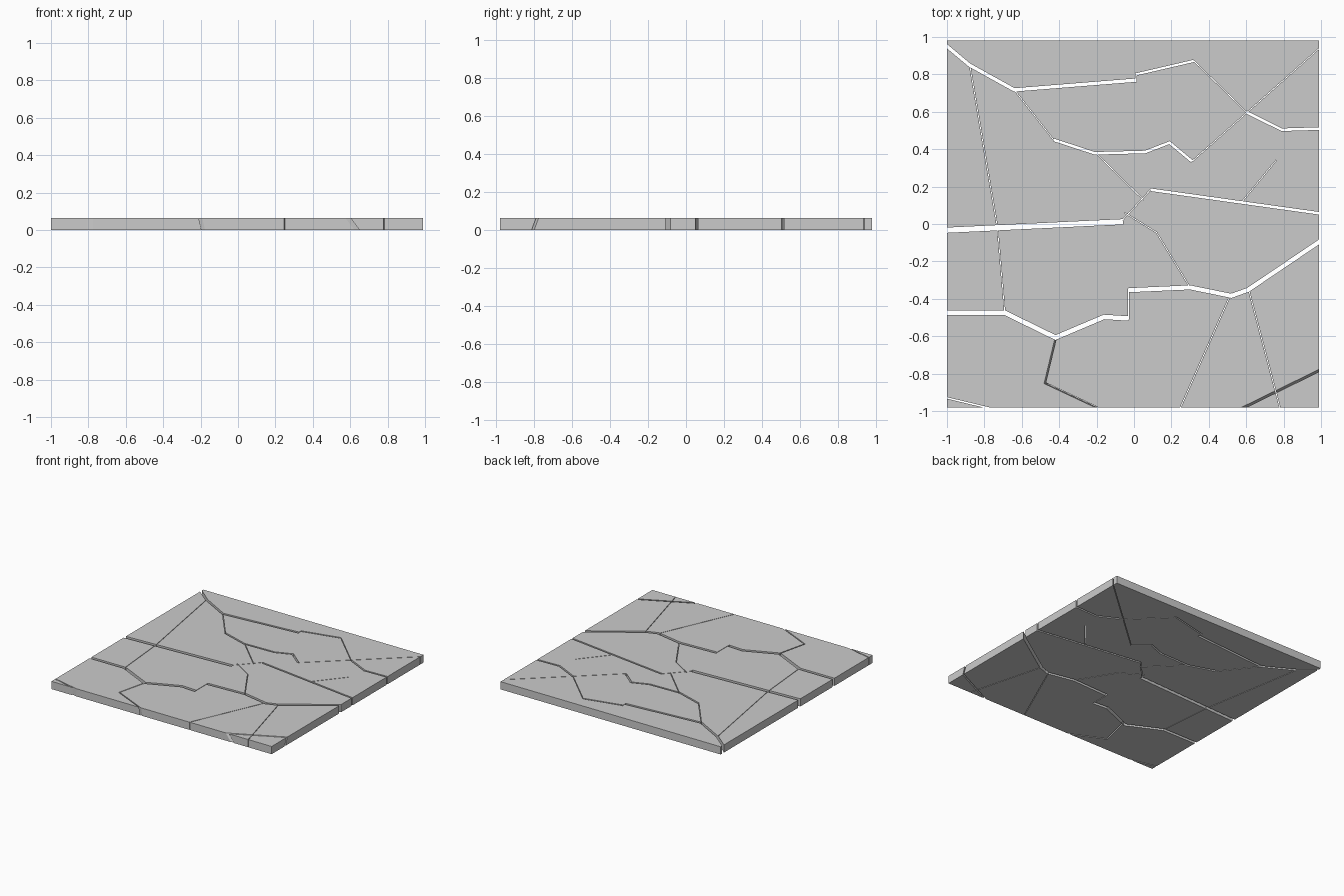
import bpy, bmesh
from mathutils import Vector

if "Cube" in bpy.data.objects:
    bpy.data.objects.remove(bpy.data.objects["Cube"])

H = 0.063       # slab thickness
HAIR = 0.0022   # hairline half width


def prism(name, bottom, top, z0, z1):
    """Closed prism between two matching outlines."""
    bm = bmesh.new()
    lo = [bm.verts.new((p[0], p[1], z0)) for p in bottom]
    hi = [bm.verts.new((p[0], p[1], z1)) for p in top]
    bm.faces.new(lo[::-1])
    bm.faces.new(hi)
    for i in range(len(lo)):
        bm.faces.new((lo[i - 1], lo[i], hi[i], hi[i - 1]))
    bmesh.ops.recalc_face_normals(bm, faces=bm.faces[:])
    me = bpy.data.meshes.new(name)
    bm.to_mesh(me)
    bm.free()
    ob = bpy.data.objects.new(name, me)
    bpy.context.collection.objects.link(ob)
    return ob


def strip(points, w):
    """Outline of a mitred band running along a polyline."""
    pts = [Vector(p) for p in points]
    left, right = [], []
    for i, p in enumerate(pts):
        a = (p - pts[i - 1]).normalized() if i else (pts[1] - p).normalized()
        b = (pts[i + 1] - p).normalized() if i < len(pts) - 1 else a
        t = (a + b).normalized()
        side = Vector((-t.y, t.x)) * w / max(0.4, t.dot(a))
        left.append(p + side)
        right.append(p - side)
    return right + left[::-1]


def cut(slab, points, w=HAIR, lean=(0, 0)):
    """Cut one crack through the slab; lean shifts its lower edge."""
    e = .01
    top = strip(points, w)
    low = [p + Vector(lean) for p in top]
    cutter = prism("crack_cutter", low, top, -e, H + e)
    cutter.hide_render = True
    mod = slab.modifiers.new("crack", 'BOOLEAN')
    mod.operation = 'DIFFERENCE'
    mod.solver = 'EXACT'
    mod.object = cutter
    dg = bpy.context.evaluated_depsgraph_get()
    me = bpy.data.meshes.new_from_object(slab.evaluated_get(dg))
    slab.modifiers.clear()
    slab.data = me
    bpy.data.objects.remove(cutter)


# slab
x0, x1, y = -1, .99, .98
outline = [(x0, -y), (x1, -y), (x1, y), (x0, y)]
slab = prism("slab_shard", outline, outline, 0, H)

# open cracks
cut(slab, [(-1.02, .967), (-.88, .85), (-.64, .717), (.01, .769)], .009)
cut(slab, [(.01, .8), (.32, .872)], .006)
cut(slab, [(.6, .598), (.79, .504), (1.02, .511)], .007)
cut(slab, [(.31, .335), (.19, .435), (.06, .385), (-.21, .378), (-.43, .45)], .007)
cut(slab, [(-1.02, -.034), (-.06, .012)], .014)
cut(slab, [(.09, .183), (1.02, .053)], .007)
cut(slab, [(-1.02, -.475), (-.69, -.475), (-.42, -.607), (-.16, -.497), (-.03, -.505)], .012)
cut(slab, [(-.03, -.354), (.3, -.339), (.52, -.384), (.61, -.352), (1.02, -.075)], .011)

# hairlines joining them
cut(slab, [(.01, .76), (.01, .81)])
cut(slab, [(.32, .872), (.605, .595)])
cut(slab, [(.31, .335), (1.02, .965)])
cut(slab, [(-.43, .45), (-.64, .717)])
cut(slab, [(-.07, .012), (.095, .19)])
cut(slab, [(-.21, .385), (.05, .13)])
cut(slab, [(-.05, .06), (.12, -.045), (.3, -.34)])
cut(slab, [(-.03, -.51), (-.03, -.345)])
cut(slab, [(-.88, .86), (-.73, -.02), (-.69, -.48)])
cut(slab, [(.52, -.37), (.24, -1)])
cut(slab, [(.61, -.34), (.785, -1)])
cut(slab, [(.76, .34), (.57, .11)])

# leaning breaks along the border
cut(slab, [(-.42, -.6), (-.48, -.85), (-.16, -1)], .004, (.03, -.005))
cut(slab, [(1.02, -.765), (.54, -1)], .006, (.012, -.025))
cut(slab, [(-1.02, -.925), (-.75, -.99)], .004)

# split the result into separate shards
bpy.context.view_layer.objects.active = slab
slab.select_set(True)
bpy.ops.object.mode_set(mode='EDIT')
bpy.ops.mesh.select_all(action='SELECT')
bpy.ops.mesh.separate(type='LOOSE')
bpy.ops.object.mode_set(mode='OBJECT')
